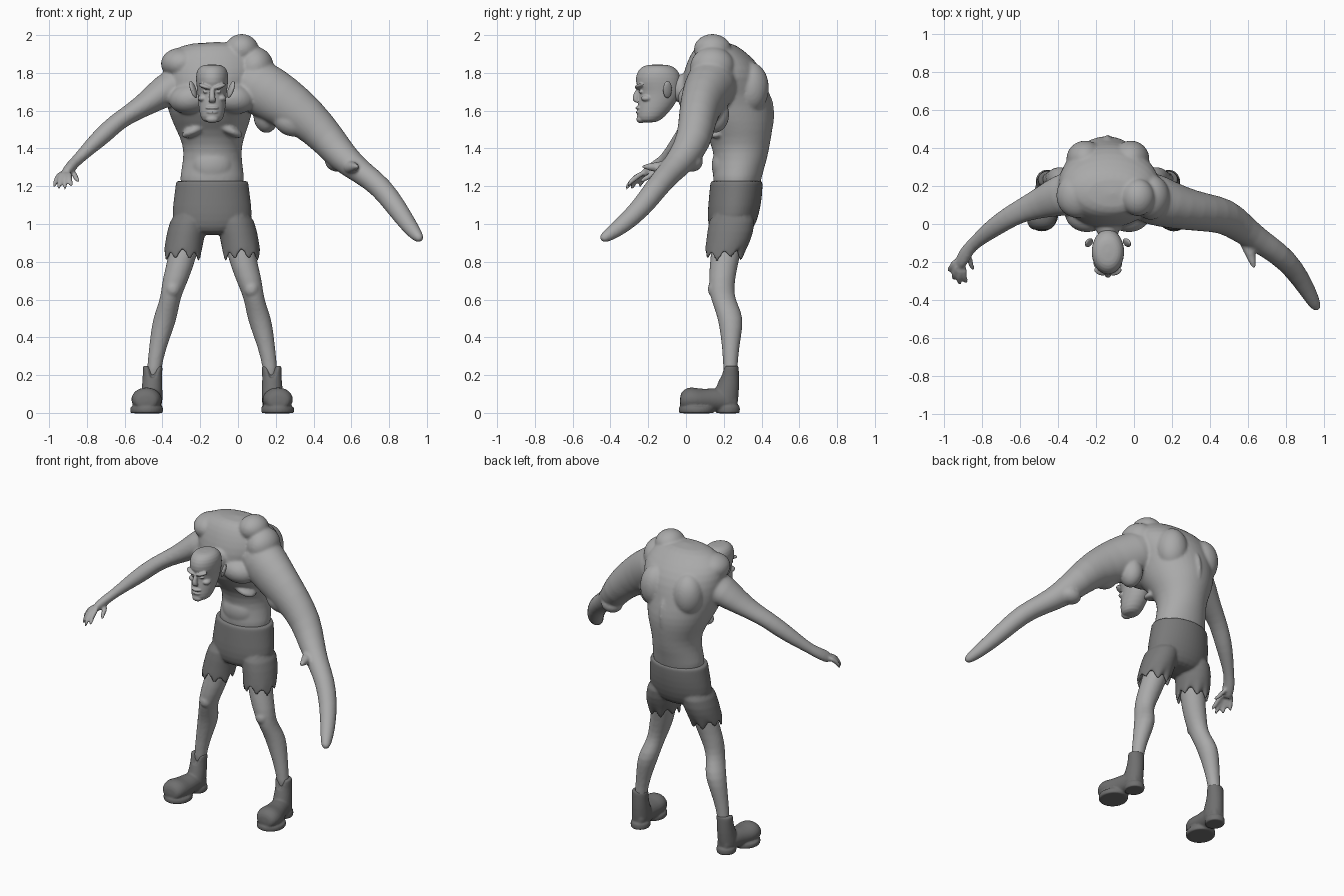
import bpy, bmesh, math
from mathutils import Vector, Matrix, Euler

MID = -0.137          # x of the body's symmetry plane


def material(name, c):
    m = bpy.data.materials.new(name)
    m.diffuse_color = (c, c, c, 1)
    return m


SKIN = material("grey skin", 0.40)
CLOTH = material("dark grey cloth", 0.19)
LEATHER = material("dark grey leather", 0.16)


def loft(bm, rings, axis=None, ref=(0, 1, 0), n=24, wave=None):
    """Closed tube through rings (x, y, z, r1, r2); wave maps ring index to a height rule."""
    pts = [Vector(r[:3]) for r in rings]
    loops = []
    for i, r in enumerate(rings):
        t = Vector(axis) if axis else pts[min(i + 1, len(pts) - 1)] - pts[max(i - 1, 0)]
        t.normalize()
        u = Vector(ref).cross(t).normalized()
        v = t.cross(u)
        loop = []
        for k in range(n):
            a = math.tau * k / n
            p = pts[i] + u * (r[3] * math.cos(a)) + v * (r[4] * math.sin(a))
            if wave and i in wave:
                p.z += wave[i](a)
            loop.append(bm.verts.new(p))
        loops.append(loop)
    for a, b in zip(loops, loops[1:]):
        for k in range(n):
            bm.faces.new((a[k], a[(k + 1) % n], b[(k + 1) % n], b[k]))
    bm.faces.new(loops[0][::-1])
    bm.faces.new(loops[-1])


def blob(bm, loc, size, rot=(0, 0, 0)):
    m = Matrix.Translation(loc) @ Euler(rot).to_matrix().to_4x4() @ Matrix.Diagonal((*size, 1))
    bmesh.ops.create_icosphere(bm, subdivisions=3, radius=1, matrix=m)


def pair(bm, dx, y, z, size, rot=(0, 0, 0)):
    for s in (-1, 1):
        blob(bm, (MID + s * dx, y, z), size, (rot[0], s * rot[1], s * rot[2]))


def mirror(bm):
    """Copy everything across the symmetry plane."""
    d = bmesh.ops.duplicate(bm, geom=bm.verts[:] + bm.edges[:] + bm.faces[:])
    for v in d["geom"]:
        if isinstance(v, bmesh.types.BMVert):
            v.co.x = 2 * MID - v.co.x


def finish(name, bm, mat, voxel, smooth):
    bmesh.ops.recalc_face_normals(bm, faces=bm.faces[:])
    me = bpy.data.meshes.new(name)
    bm.to_mesh(me)
    bm.free()
    me.materials.append(mat)
    for p in me.polygons:
        p.use_smooth = True
    ob = bpy.data.objects.new(name, me)
    bpy.context.collection.objects.link(ob)
    ob.modifiers.new("round", "SUBSURF").levels = 1
    ob.modifiers["round"].render_levels = 1
    r = ob.modifiers.new("fuse", "REMESH")
    r.mode, r.voxel_size, r.use_smooth_shade = "VOXEL", voxel, True
    s = ob.modifiers.new("blend", "SMOOTH")
    s.factor, s.iterations = 0.5, smooth
    return ob


# Torso: hunched barrel chest on a narrow waist
bm = bmesh.new()
loft(bm, [(-.137, .268, 1.17, .175, .125), (-.137, .27, 1.25, .172, .13),
          (-.135, .29, 1.34, .155, .14), (-.135, .29, 1.42, .155, .155),
          (-.14, .275, 1.5, .19, .185), (-.145, .235, 1.58, .22, .232),
          (-.15, .207, 1.68, .245, .237), (-.13, .2, 1.78, .275, .222),
          (-.13, .19, 1.86, .265, .185), (-.13, .17, 1.92, .225, .135),
          (-.11, .16, 1.965, .14, .08)], axis=(0, 0, 1))
blob(bm, (.02, .14, 1.925), (.09, .1, .082))                    # raised shoulder
blob(bm, (.09, .14, 1.83), (.1, .12, .11))
blob(bm, (-.3, .15, 1.85), (.11, .12, .085))                    # low shoulder
pair(bm, .11, .06, 1.665, (.12, .105, .085), (0, .15, 0))       # chest muscles
pair(bm, .085, .145, 1.5, (.085, .07, .03), (0, .45, 0))        # rib arch
pair(bm, .12, .34, 1.72, (.1, .1, .14))                         # shoulder blades
blob(bm, (MID, .38, 1.58), (.035, .09, .16))                    # spine
blob(bm, (MID, .2, 1.31), (.11, .065, .1))                      # belly

# Heavy arm ending in a club
loft(bm, [(.02, .16, 1.78, .13, .13), (.1, .13, 1.73, .15, .14), (.23, .085, 1.655, .14, .115),
          (.37, .06, 1.56, .112, .1), (.48, .045, 1.445, .094, .095), (.565, -.02, 1.34, .08, .08),
          (.66, -.09, 1.27, .062, .065), (.76, -.155, 1.195, .06, .062), (.84, -.235, 1.085, .055, .056),
          (.91, -.345, .985, .044, .046), (.95, -.42, .935, .033, .034), (.968, -.452, .915, .018, .018)])
blob(bm, (.28, .05, 1.54), (.1, .07, .075), (0, .4, 0))         # biceps
blob(bm, (.15, .15, 1.58), (.07, .08, .1))                      # armpit
blob(bm, (.53, .03, 1.33), (.07, .06, .055))                    # elbow
loft(bm, [(.58, -.06, 1.3, .045, .045), (.61, -.15, 1.3, .03, .03),
          (.635, -.245, 1.305, .008, .008)], ref=(0, 0, 1))     # elbow spur

# Slim arm with open hand
loft(bm, [(-.3, .17, 1.75, .1, .12), (-.39, .15, 1.705, .088, .11), (-.48, .115, 1.64, .064, .085),
          (-.57, .08, 1.585, .05, .065), (-.64, .045, 1.54, .048, .058), (-.71, .0, 1.475, .05, .054),
          (-.78, -.05, 1.41, .04, .045), (-.85, -.11, 1.34, .029, .032), (-.88, -.145, 1.31, .03, .04),
          (-.91, -.2, 1.27, .028, .04), (-.92, -.22, 1.255, .018, .03)])
for base, tip in [((-.935, -.185), (-.975, -.25, 1.19)), ((-.925, -.21), (-.95, -.295, 1.175)),
                  ((-.91, -.22), (-.915, -.325, 1.175)), ((-.89, -.22), (-.88, -.315, 1.195)),
                  ((-.865, -.16), (-.84, -.245, 1.225))]:
    mx, my = (base[0] + tip[0]) / 2 - .008, (base[1] + tip[1]) / 2 - .012
    loft(bm, [(*base, 1.275, .016, .016), (mx, my, 1.24, .016, .016), (*tip, .011, .011)],
         ref=(1, 0, 0), n=10)

# Neck
loft(bm, [(MID, .1, 1.72, .085, .1), (MID, -.0, 1.72, .065, .08), (MID, -.09, 1.71, .055, .07)],
     ref=(0, 0, 1))
finish("torso_and_arms", bm, SKIN, .0085, 6)

# Head: high cranium, brow, nose, lips, jaw and ears
bm = bmesh.new()
loft(bm, [(MID, -.2, 1.535, .042, .045), (MID, -.188, 1.565, .063, .075), (MID, -.162, 1.62, .072, .095),
          (MID, -.143, 1.67, .076, .106), (MID, -.138, 1.705, .079, .108), (MID, -.147, 1.75, .086, .124),
          (MID, -.147, 1.8, .087, .116), (MID, -.15, 1.832, .07, .088), (MID, -.15, 1.845, .04, .05)],
     axis=(0, 0, 1))
pair(bm, .038, -.248, 1.728, (.038, .022, .012), (0, -.3, .3))  # brows
pair(bm, .034, -.237, 1.7, (.015, .013, .009))                  # eyes
pair(bm, .05, -.208, 1.665, (.026, .03, .018))                  # cheekbones
pair(bm, .1, -.098, 1.712, (.013, .026, .05), (.15, .3, .45))   # ears
loft(bm, [(MID, -.24, 1.73, .012, .014), (MID, -.262, 1.69, .013, .018),
          (MID, -.27, 1.655, .021, .018), (MID, -.25, 1.64, .018, .015)], axis=(0, 0, -1), n=12)
blob(bm, (MID, -.25, 1.615), (.036, .018, .009))                # upper lip
blob(bm, (MID, -.25, 1.592), (.032, .016, .009))                # lower lip
blob(bm, (MID, -.238, 1.555), (.034, .025, .022))               # chin
finish("head", bm, SKIN, .0045, 3)

# Legs
bm = bmesh.new()
loft(bm, [(-.265, .235, .98, .08, .09), (-.295, .205, .82, .075, .077), (-.33, .19, .71, .07, .07),
          (-.352, .188, .63, .056, .065), (-.368, .21, .57, .056, .066), (-.387, .238, .5, .064, .069),
          (-.412, .238, .4, .053, .053), (-.437, .235, .29, .04, .039), (-.45, .235, .17, .038, .038)],
     axis=(0, 0, 1))
blob(bm, (-.345, .15, .655), (.04, .035, .045))                 # kneecap
mirror(bm)
finish("legs", bm, SKIN, .0085, 4)

# Shorts with a torn hem
bm = bmesh.new()


def torn(a):
    return .06 * abs((a * 8 / math.tau) % 1 - .5) * 2 - .03 + .012 * math.sin(3 * a)


loft(bm, [(-.28 + .035, .25, 1.08, .1, .125), (-.276, .235, .95, .102, .122), (-.288, .215, .88, .1, .112),
          (-.294, .2, .825, .1, .1), (-.294, .2, .835, .086, .086), (-.29, .21, .89, .07, .08)],
     axis=(0, 0, 1), n=48, wave={3: torn, 4: torn})
mirror(bm)
loft(bm, [(MID, .268, 1.228, .165, .115), (MID, .268, 1.228, .192, .138), (MID, .267, 1.215, .194, .14),
          (MID, .262, 1.14, .203, .142), (MID, .25, 1.05, .216, .138), (MID, .24, .98, .2, .122),
          (MID, .235, .94, .13, .09)], axis=(0, 0, 1))
finish("shorts", bm, CLOTH, .008, 2)

# Boots: notched shaft, bulging toe, thick sole and heel
bm = bmesh.new()


def notch(a):
    front = max(0, -math.sin(a))
    return -.085 * front ** 8 - .01


loft(bm, [(-.46, .2, .02, .06, .075), (-.457, .205, .08, .058, .072), (-.455, .222, .14, .054, .06),
          (-.453, .233, .2, .05, .048), (-.452, .233, .262, .055, .046), (-.452, .233, .262, .044, .037)],
     axis=(0, 0, 1), n=32, wave={4: notch, 5: notch})
loft(bm, [(-.487, -.034, .058, .045, .035), (-.487, -.012, .07, .07, .058), (-.486, .03, .073, .083, .066),
          (-.48, .08, .066, .078, .06), (-.47, .13, .068, .066, .062), (-.46, .2, .07, .058, .062),
          (-.456, .255, .06, .048, .05), (-.456, .275, .06, .03, .04)], axis=(0, 1, 0), ref=(0, 0, 1))
for x, y, rx, ry, top in [(-.484, .055, .088, .095, .035), (-.457, .222, .06, .064, .04)]:
    loft(bm, [(x, y, -.002, rx * .7, ry * .7), (x, y, -.002, rx * .97, ry * .97), (x, y, .004, rx, ry),
              (x, y, top - .005, rx, ry), (x, y, top, rx * .95, ry * .95)], axis=(0, 0, 1))
mirror(bm)
finish("boots", bm, LEATHER, .007, 2)
